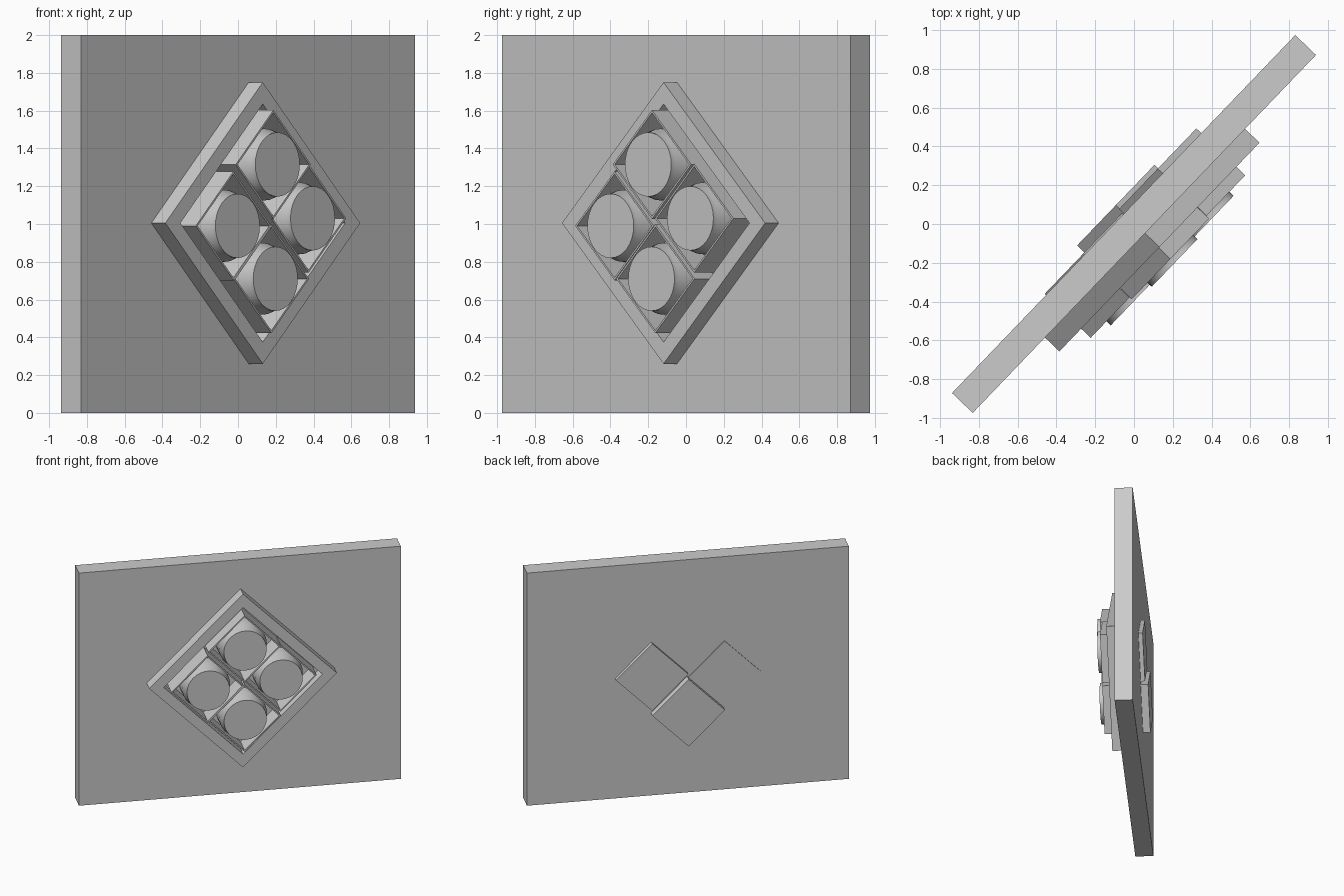
import bpy, bmesh, math
from mathutils import Matrix, Vector

cube = bpy.data.objects.get("Cube")
if cube:
    bpy.data.objects.remove(cube, do_unlink=True)

grey = bpy.data.materials.new("plain grey")
grey.use_nodes = True
COLOUR = (0.6, 0.6, 0.6, 1)
grey.diffuse_color = COLOUR
grey.node_tree.nodes["Principled BSDF"].inputs["Base Color"].default_value = COLOUR

# The whole panel is turned about the vertical; local -y is its front side
TURN = Matrix.Rotation(math.radians(46.2), 4, "Z")


def finish(name, bm, smooth=False):
    bmesh.ops.recalc_face_normals(bm, faces=bm.faces[:])
    bm.transform(TURN)
    mesh = bpy.data.meshes.new(name)
    bm.to_mesh(mesh)
    bm.free()
    mesh.materials.append(grey)
    obj = bpy.data.objects.new(name, mesh)
    bpy.context.collection.objects.link(obj)
    if smooth:
        bpy.ops.object.select_all(action="DESELECT")
        obj.select_set(True)
        bpy.context.view_layer.objects.active = obj
        bpy.ops.object.shade_smooth_by_angle(angle=math.radians(30))
    return obj


def loft(name, u, z, profile, sides, closed=False, smooth=False):
    """Join rings of (radius, outward distance) around a centre on the panel."""
    bm = bmesh.new()
    rings = []
    for radius, out in profile:
        angles = [math.tau * i / sides for i in range(sides)]
        rings.append([bm.verts.new((u + radius * math.cos(a), -out, z + radius * math.sin(a)))
                      for a in angles])
    pairs = list(zip(rings, rings[1:]))
    if closed:
        pairs.append((rings[-1], rings[0]))
    for a, b in pairs:
        for i in range(sides):
            j = (i + 1) % sides
            bm.faces.new((a[i], a[j], b[j], b[i]))
    if not closed:
        bm.faces.new(rings[0])
        bm.faces.new(rings[-1])
    return finish(name, bm, smooth)


# Backing panel
bm = bmesh.new()
bmesh.ops.create_cube(bm, size=1)
bm.transform(Matrix.Translation((0, 0, 1)) @ Matrix.Diagonal((2.556, 0.148, 2, 1)))
finish("panel", bm)

# Raised diamond frame
loft("diamond_frame", 0.005, 1.005,
     [(0.745, 0.07), (0.745, 0.177), (0.63, 0.177), (0.63, 0.07)], 4, closed=True)

# Four open boxes, each holding a lamp: name, across, height, front, back
cells = [
    ("top", 0.0, 1.315, 0.26, -0.06),
    ("left", 0.29, 1.03, 0.24, -0.109),
    ("right", -0.29, 0.99, 0.245, -0.083),
    ("bottom", 0.005, 0.71, 0.24, -0.135),
]
for name, u, z, front, back in cells:
    floor = 0.08
    loft(name + "_lamp_box", u, z,
         [(0.288, back), (0.288, front), (0.274, front), (0.274, floor)], 4)
    tip = front + 0.03
    loft(name + "_lamp", u, z,
         [(0.192, floor - 0.01), (0.19, tip - 0.09), (0.17, tip - 0.03), (0.17, tip)], 32, smooth=True)
